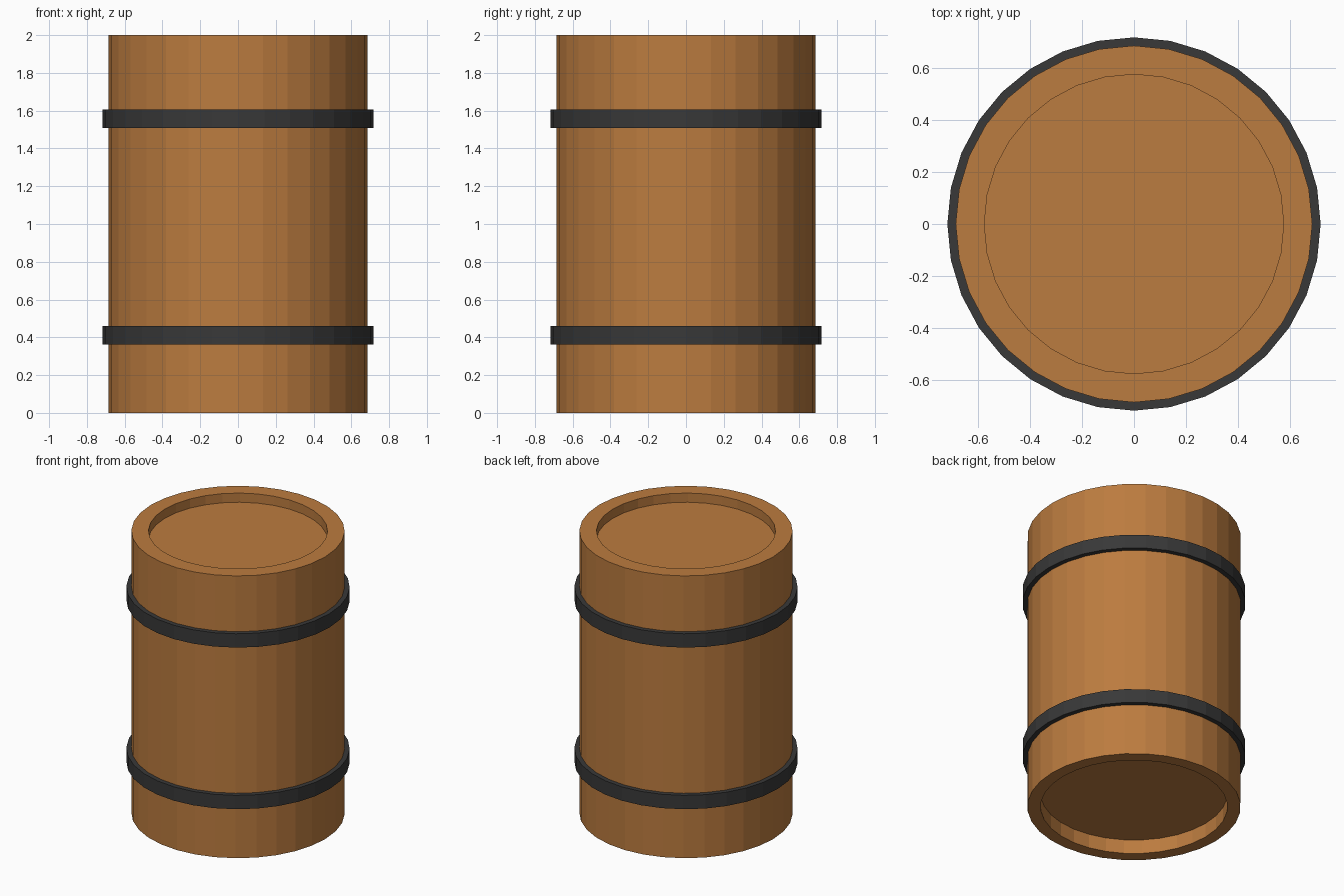
import bpy, bmesh
from math import cos, sin, tau

if "Cube" in bpy.data.objects:
    bpy.data.objects.remove(bpy.data.objects["Cube"])

SIDES = 32


def material(name, color):
    m = bpy.data.materials.new(name)
    m.diffuse_color = color
    m.use_nodes = True
    m.node_tree.nodes["Principled BSDF"].inputs["Base Color"].default_value = m.diffuse_color
    return m


def lathe(name, profile, mat, closed=False):
    """Revolve (radius, z) points around z; open ends are capped."""
    bm = bmesh.new()
    rings = [[bm.verts.new((r * cos(tau * i / SIDES), r * sin(tau * i / SIDES), z))
              for i in range(SIDES)] for r, z in profile]
    pairs = list(zip(rings, rings[1:]))
    if closed:
        pairs.append((rings[-1], rings[0]))
    else:
        bm.faces.new(rings[0])
        bm.faces.new(rings[-1])
    for a, b in pairs:
        for i in range(SIDES):
            j = (i + 1) % SIDES
            bm.faces.new((a[i], a[j], b[j], b[i]))
    bmesh.ops.recalc_face_normals(bm, faces=bm.faces)
    mesh = bpy.data.meshes.new(name)
    bm.to_mesh(mesh)
    bm.free()
    mesh.materials.append(mat)
    obj = bpy.data.objects.new(name, mesh)
    bpy.context.collection.objects.link(obj)
    return obj


wood = material("wood", (0.5, 0.2, 0.05, 1))
iron = material("iron", (0.04, 0.04, 0.04, 1))

# Barrel body with a recessed bottom and lid
lathe("barrel_body", [(0.6, 0.10), (0.6, 0), (0.685, 0),
                      (0.685, 2), (0.575, 2), (0.575, 1.935)], wood)

# Two metal hoops
for name, z0, z1 in (("lower_hoop", 0.362, 0.46), ("upper_hoop", 1.507, 1.605)):
    lathe(name, [(0.68, z0), (0.717, z0), (0.717, z1), (0.68, z1)], iron, closed=True)
